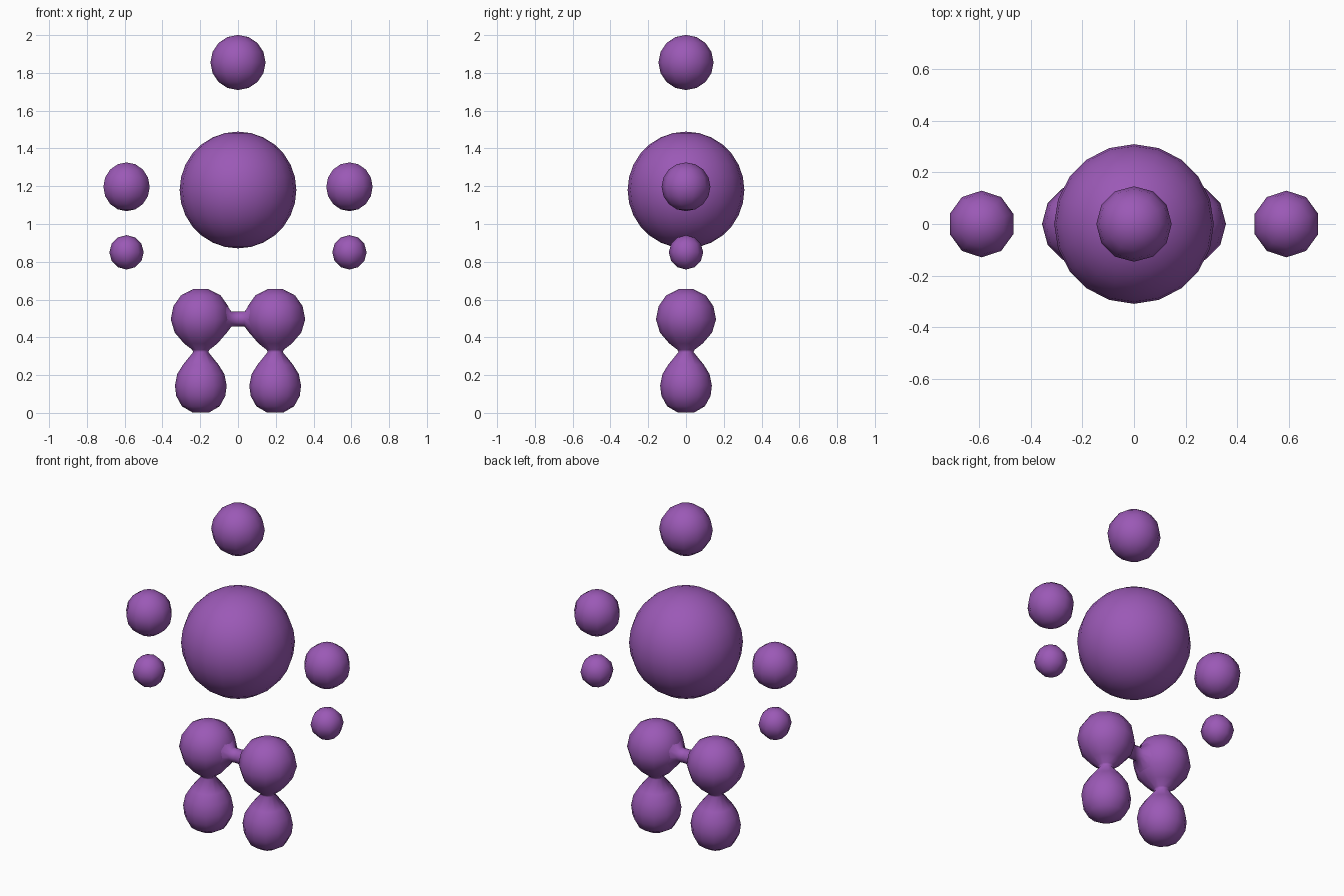
import bpy
import math

if "Cube" in bpy.data.objects:
    bpy.data.objects.remove(bpy.data.objects["Cube"])

purple = bpy.data.materials.new("purple")
purple.diffuse_color = (0.328, 0.100, 0.468, 1.0)
purple.use_nodes = True
purple.node_tree.nodes["Principled BSDF"].inputs["Base Color"].default_value = purple.diffuse_color


def finish(obj, name):
    obj.name = name
    obj.data.materials.append(purple)
    for p in obj.data.polygons:
        p.use_smooth = True


def ball(name, x, z, radius, segments, rings):
    bpy.ops.mesh.primitive_uv_sphere_add(
        segments=segments, ring_count=rings, radius=radius, location=(x, 0, z))
    finish(bpy.context.object, name)


def lathe(name, profile, sides, place, capped):
    """Spin (radius, height) pairs; place() maps local x, y, height to the model."""
    verts, faces = [], []
    for r, h in profile:
        for i in range(sides):
            a = 2 * math.pi * i / sides
            verts.append(place(r * math.cos(a), r * math.sin(a), h))
    for k in range(len(profile) - 1):
        for i in range(sides):
            j = (i + 1) % sides
            faces.append((k * sides + i, k * sides + j,
                          (k + 1) * sides + j, (k + 1) * sides + i))
    if capped:
        faces.append(tuple(reversed(range(sides))))
        top = (len(profile) - 1) * sides
        faces.append(tuple(range(top, top + sides)))
    mesh = bpy.data.meshes.new(name)
    mesh.from_pydata(verts, [], faces)
    obj = bpy.data.objects.new(name, mesh)
    bpy.context.collection.objects.link(obj)
    finish(obj, name)


# Head and body
ball("head", 0, 1.855, 0.146, 12, 8)
ball("body", 0, 1.18, 0.309, 20, 14)

# Leg outline: foot ball, pinched knee, thigh ball
leg_profile = [(0.045, 0.003), (0.100, 0.035), (0.130, 0.090), (0.137, 0.145),
               (0.125, 0.205), (0.094, 0.255), (0.040, 0.322), (0.045, 0.334),
               (0.088, 0.367), (0.138, 0.425), (0.159, 0.495), (0.145, 0.565),
               (0.105, 0.622), (0.040, 0.655)]

for side, label in ((-1, "left"), (1, "right")):
    # Floating arm balls
    ball(label + "_upper_arm", side * 0.59, 1.197, 0.129, 10, 8)
    ball(label + "_hand", side * 0.59, 0.85, 0.091, 8, 6)
    # Leg
    lathe(label + "_leg", leg_profile, 12,
          lambda x, y, h, s=side: (s * 0.197 + x, y, h), True)

# Flared bridge joining the thighs
bridge_profile = [(0.105, -0.092), (0.080, -0.065), (0.040, -0.035),
                  (0.040, 0.035), (0.080, 0.065), (0.105, 0.092)]
lathe("hip_bridge", bridge_profile, 12, lambda x, y, h: (h, x, 0.497 + y), False)
